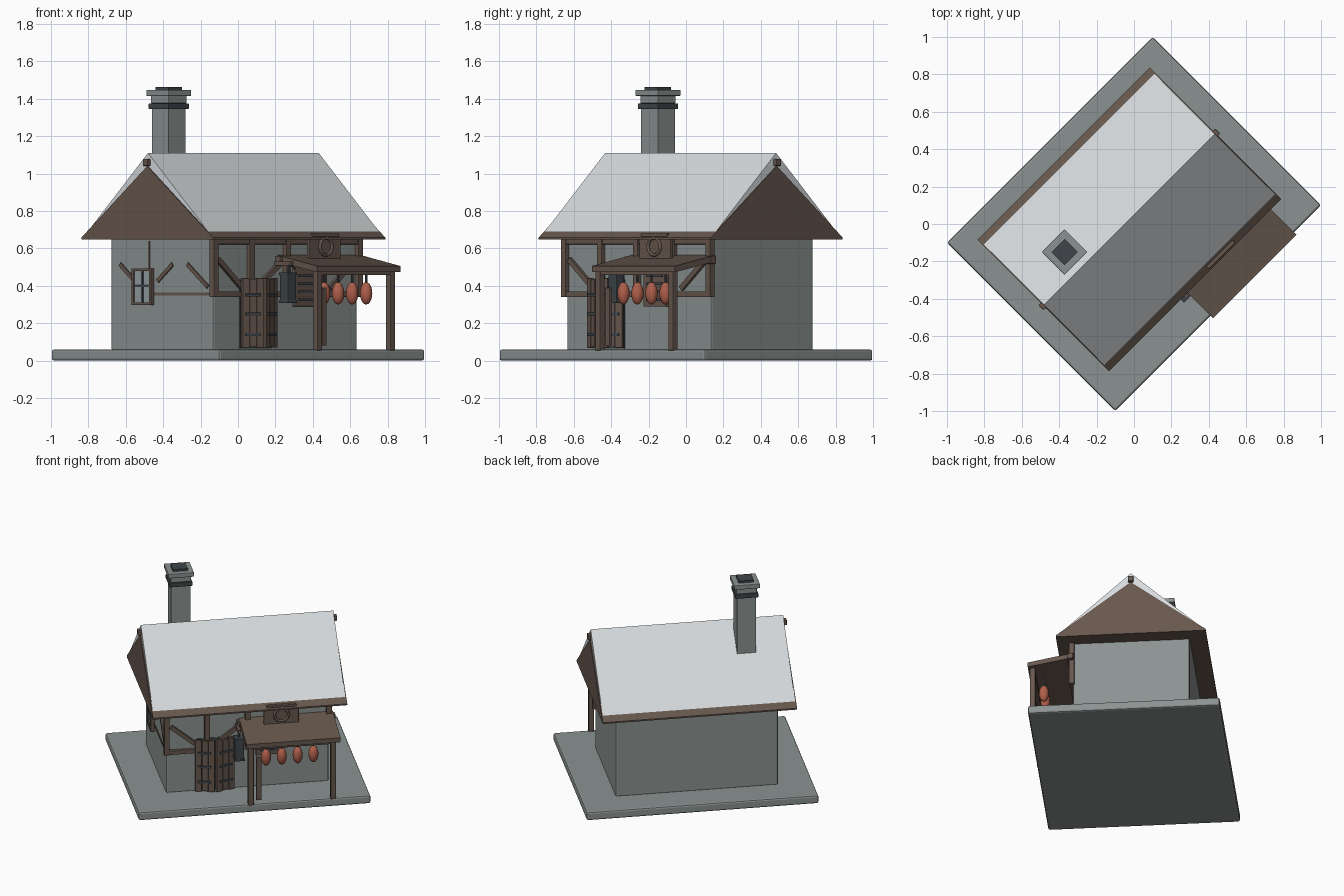
import bpy, bmesh, math
from mathutils import Matrix, Vector

if "Cube" in bpy.data.objects:
    bpy.data.objects.remove(bpy.data.objects["Cube"])

TURN = Matrix.Rotation(math.radians(45), 4, 'Z')  # house stands diagonally


def material(name, rgb):
    m = bpy.data.materials.new(name)
    m.diffuse_color = (*rgb, 1)
    m.use_nodes = True
    m.node_tree.nodes["Principled BSDF"].inputs["Base Color"].default_value = m.diffuse_color
    return m


STONE = material("grey_stone", (0.26, 0.29, 0.285))
ROOF = material("pale_roof", (0.68, 0.71, 0.73))
WOOD = material("brown_wood", (0.135, 0.096, 0.075))
IRON = material("dark_iron", (0.05, 0.06, 0.068))
MEAT = material("red_meat", (0.43, 0.115, 0.07))
PANE = material("window_pane", (0.30, 0.34, 0.36))


def finish(name, bm, mat, smooth=False):
    bmesh.ops.recalc_face_normals(bm, faces=bm.faces)
    me = bpy.data.meshes.new(name)
    bm.to_mesh(me)
    bm.free()
    me.materials.append(mat)
    if smooth:
        for p in me.polygons:
            p.use_smooth = True
    me.transform(TURN)
    ob = bpy.data.objects.new(name, me)
    bpy.context.collection.objects.link(ob)
    return ob


def box(name, mat, x, y, z, bevel=0.0, rot=None):
    """Box from (min, max) ranges; rot = (angle, axis, pivot)."""
    bm = bmesh.new()
    bmesh.ops.create_cube(bm, size=1)
    for v in bm.verts:
        v.co = Vector([(a + b) / 2 + c * (b - a) for (a, b), c in zip((x, y, z), v.co)])
    if bevel:
        bmesh.ops.bevel(bm, geom=bm.edges[:], offset=bevel, segments=2, profile=0.5, affect='EDGES')
    if rot:
        bmesh.ops.rotate(bm, verts=bm.verts, cent=rot[2],
                         matrix=Matrix.Rotation(rot[0], 3, rot[1]))
    return finish(name, bm, mat)


def cbox(name, mat, c, s, bevel=0.0, rot=None):
    return box(name, mat, *[(a - b / 2, a + b / 2) for a, b in zip(c, s)], bevel, rot)


def prism(name, mat, profile, x0, x1):
    """Extrude a (y, z) profile along x."""
    bm = bmesh.new()
    f = bm.faces.new([bm.verts.new((x0, y, z)) for y, z in profile])
    ext = bmesh.ops.extrude_face_region(bm, geom=[f])["geom"]
    bmesh.ops.translate(bm, vec=(x1 - x0, 0, 0),
                        verts=[g for g in ext if isinstance(g, bmesh.types.BMVert)])
    return finish(name, bm, mat)


def beam(name, mat, a, b, width, depth, normal):
    """Bar between two points, lying against a wall with the given normal."""
    a, b = Vector(a), Vector(b)
    d = (b - a).normalized()
    n = Vector(normal)
    bm = bmesh.new()
    bmesh.ops.create_cube(bm, size=1)
    m = Matrix((d, d.cross(n), n)).transposed()
    for v in bm.verts:
        v.co = (a + b) / 2 + m @ Vector((v.co.x * (b - a).length, v.co.y * width, v.co.z * depth))
    return finish(name, bm, mat)


# Base slab and walls
box("base_slab", STONE, (-.778, .778), (-.636, .636), (0, .06), .012)
box("walls", STONE, (-.545, .545), (-.357, .417), (.05, .66), .012)

# Roof: timber core with pale covering
CY = .035
prism("roof_core", WOOD, [(CY - .497, .648), (CY - .497, .658), (CY, 1.04),
                          (CY + .497, .658), (CY + .497, .648)], -.652, .652)
prism("roof_cover", ROOF, [(CY - .488, .66), (CY, 1.11), (CY + .488, .66)], -.646, .646)
for s in (-1, 1):
    cbox("ridge_beam_end", WOOD, (s * .65, CY, 1.06), (.036, .036, .038), .004)

# Chimney: stacked square courses (material, width, bottom, top)
for name, mat, w, z0, z1 in (
        ("chimney_shaft", STONE, .128, .7, 1.42), ("chimney_collar", IRON, .154, 1.345, 1.375),
        ("chimney_neck", STONE, .136, 1.375, 1.42), ("chimney_cap", STONE, .172, 1.415, 1.447),
        ("chimney_flue", IRON, .1, 1.44, 1.462)):
    cbox(name, mat, (-.368, .156, (z0 + z1) / 2), (w, w, z1 - z0), .004 if w > .13 else 0)

# Front timber frame
for i in range(5):
    cbox("front_post", WOOD, (-.545 + i * .2725, -.365, .495), (.036, .036, .31), .003)
for z in (.355, .637):
    cbox("front_rail", WOOD, (0, -.363, z), (1.1, .03, .03), .003)
for s in (-1, 1):
    beam("outer_brace", WOOD, (s * .515, -.363, .54), (s * .33, -.363, .385), .028, .024, (0, -1, 0))
    beam("inner_brace", WOOD, (s * .02, -.363, .54), (s * .21, -.363, .40), .028, .024, (0, -1, 0))

# Left gable braces, nearly flush with the wall
for y0, y1 in ((.343, .244), (-.053, .06), (-.166, -.32)):
    z1 = .51 - abs(y1 - y0) * .75
    beam("side_brace", WOOD, (-.546, y0, .515), (-.546, y1, z1), .022, .014, (-1, 0, 0))
cbox("side_rail", WOOD, (-.545, -.125, .355), (.008, .42, .016))
cbox("side_stud", WOOD, (-.545, .125, .56), (.008, .01, .16))

# Left gable window
WY = .163
cbox("window_pane", PANE, (-.55, WY, .395), (.02, .12, .17))
for s in (-1, 1):
    cbox("window_side", WOOD, (-.555, WY + s * .066, .395), (.03, .016, .195), .002)
    cbox("window_head_and_sill", WOOD, (-.555, WY, .395 + s * .091), (.03, .14, .014), .002)
cbox("window_mullion", IRON, (-.561, WY, .395), (.008, .014, .17))
cbox("window_crossbar", IRON, (-.561, WY, .40), (.008, .12, .012))

# Front window under the canopy
cbox("front_window_frame", WOOD, (.14, -.362, .39), (.17, .03, .20), .003)
for i in range(4):
    cbox("front_window_slat", IRON, (.14, -.379, .325 + i * .043), (.12, .008, .014))

# Double doors, ajar, with iron straps
L = .132
for s, hx in ((1, -.354), (-1, -.095)):
    pivot = (hx, -.38, 0)
    rot = (-s * math.radians(16), 'Z', pivot)
    for i in range(3):
        w = L / 3
        cbox("door_plank", WOOD, (hx + s * (i + .5) * w, -.383, .255),
             (w - .002, .02, .372 - .008 * (i % 2)), .002, rot)
    for z in (.14, .25, .35):
        cbox("door_strap", IRON, (hx + s * L * .48, -.396, z), (L * .7, .01, .016), .002, rot)
cbox("doorway", IRON, (-.225, -.358, .25), (.24, .008, .37))

# Canopy: sloped roof, ledger, posts
X0, X1 = -.057, .573
prism("canopy_roof", WOOD, [(-.35, .565), (-.35, .53), (-.655, .473), (-.655, .506)], X0, X1)
cbox("canopy_ledger", WOOD, (.255, -.375, .538), (.66, .036, .04), .004)
cbox("canopy_front_beam", WOOD, (.255, -.626, .472), (.58, .03, .03), .003)
for x in (-.025, .527):
    cbox("canopy_post", WOOD, (x, -.626, .27), (.036, .036, .43), .003)
cbox("leaning_plank", WOOD, (.03, -.615, .235), (.034, .02, .31), .002)

# Hanging hams with cords
for i in range(4):
    x = .089 + i * .106
    bm = bmesh.new()
    bmesh.ops.create_uvsphere(bm, u_segments=14, v_segments=10, radius=1)
    for v in bm.verts:
        v.co = Vector((x + v.co.x * .033, -.562 + v.co.y * .033, .36 + v.co.z * .06))
    finish("hanging_ham", bm, MEAT, True)
    cbox("ham_cord", IRON, (x, -.562, .455), (.009, .009, .09))

# Lantern on a bracket
LX, LY = -.074, -.452
cbox("lantern_body", IRON, (LX, LY, .39), (.062, .062, .145), .004)
for z in (.315, .465):
    cbox("lantern_rim", IRON, (LX, LY, z), (.07, .07, .014), .003)
cbox("lantern_hook", IRON, (LX, LY, .495), (.01, .01, .06))
cbox("lantern_bracket", WOOD, (LX, -.42, .52), (.022, .12, .022), .002)

# Sign board with a ring above the canopy
SX, SY = .212, -.437
cbox("sign_board", WOOD, (SX, SY, .598), (.235, .022, .125), .003)
cbox("sign_top_bar", WOOD, (SX, SY, .672), (.2, .034, .016), .003)
bm = bmesh.new()
N, M = 20, 6
rings = []
for i in range(N):
    a = 2 * math.pi * i / N
    rings.append([bm.verts.new((SX + (.046 + .009 * math.cos(b)) * math.cos(a),
                                SY - .016 + .009 * math.sin(b),
                                .61 + (.046 + .009 * math.cos(b)) * math.sin(a)))
                  for b in (2 * math.pi * j / M for j in range(M))])
for i in range(N):
    for j in range(M):
        p, q, k = rings[i], rings[(i + 1) % N], (j + 1) % M
        bm.faces.new((p[j], q[j], q[k], p[k]))
finish("sign_ring", bm, WOOD, True)
